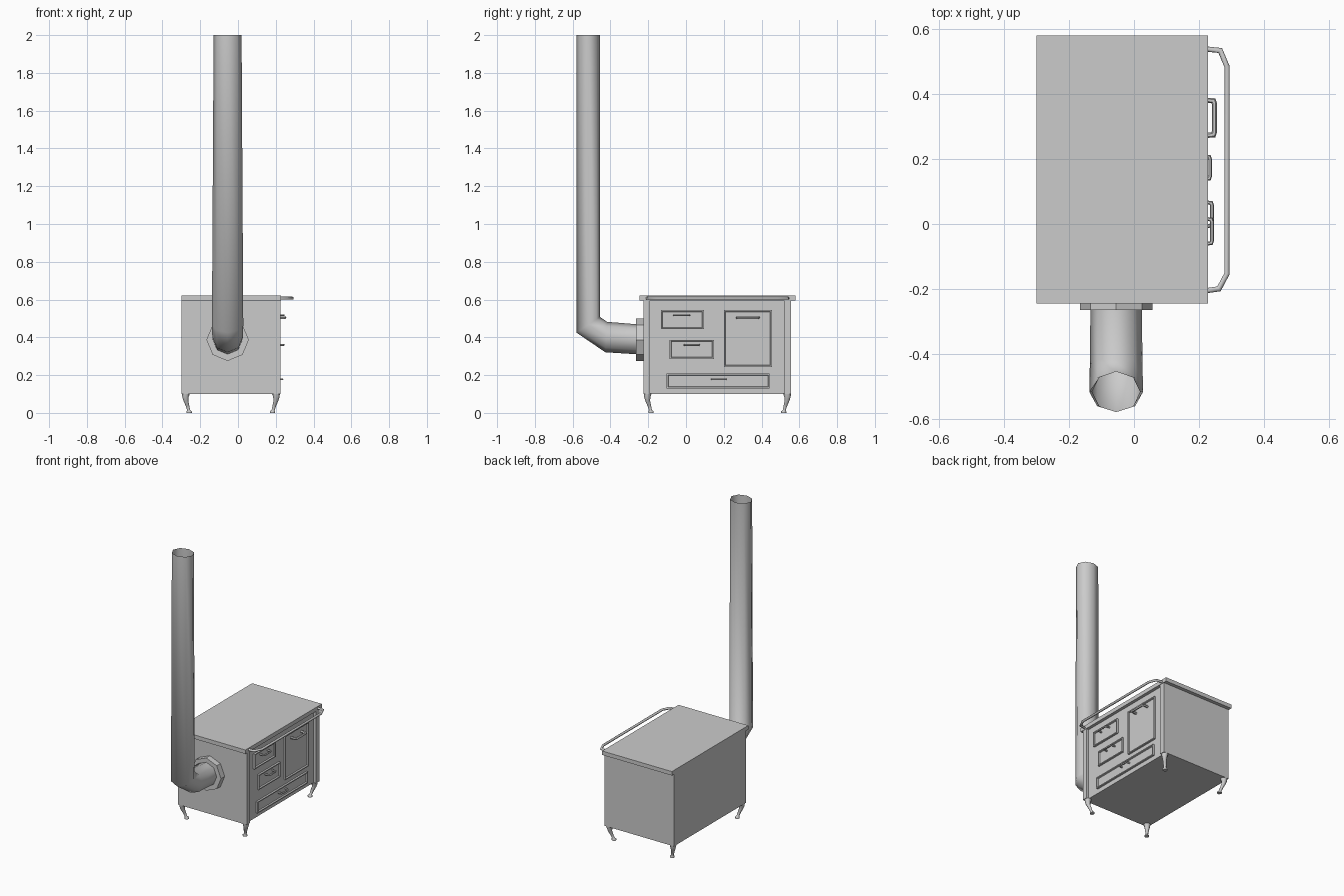
import bpy, bmesh
from math import cos, sin, pi
from mathutils import Vector

if "Cube" in bpy.data.objects:
    bpy.data.objects.remove(bpy.data.objects["Cube"])


def finish(name, bm, smooth=None):
    bmesh.ops.recalc_face_normals(bm, faces=bm.faces)
    me = bpy.data.meshes.new(name)
    bm.to_mesh(me)
    bm.free()
    ob = bpy.data.objects.new(name, me)
    bpy.context.collection.objects.link(ob)
    if smooth:
        bpy.ops.object.select_all(action='DESELECT')
        ob.select_set(True)
        bpy.context.view_layer.objects.active = ob
        bpy.ops.object.shade_smooth_by_angle(angle=smooth)
    return ob


def cube(bm, x, y, z):
    geo = bmesh.ops.create_cube(bm, size=1)
    for v in geo['verts']:
        v.co = Vector((x[v.co.x > 0], y[v.co.y > 0], z[v.co.z > 0]))


def box(name, x, y, z):
    bm = bmesh.new()
    cube(bm, x, y, z)
    return finish(name, bm)


def loft(name, rings, caps=(True, True), smooth=None):
    bm = bmesh.new()
    rows = [[bm.verts.new(p) for p in r] for r in rings]
    n = len(rows[0])
    for a, b in zip(rows, rows[1:]):
        for i in range(n):
            j = (i + 1) % n
            bm.faces.new((a[i], a[j], b[j], b[i]))
    for cap, row in zip(caps, (rows[0], rows[-1])):
        if cap:
            bm.faces.new(row)
    return finish(name, bm, smooth)


def tube(name, path, z, r, sides=8):
    """Mitred tube along a flat path of (x, y) points."""
    pts = [Vector(p) for p in path]
    rings = []
    for i, p in enumerate(pts):
        a = (p - pts[i - 1]).normalized() if i else None
        b = (pts[i + 1] - p).normalized() if i < len(pts) - 1 else None
        a, b = a or b, b or a
        t = (a + b).normalized()
        w = r / max(t.dot(a), 0.5)
        rings.append([(p.x - t.y * w * cos(k), p.y + t.x * w * cos(k), z + r * sin(k))
                      for k in (2 * pi * s / sides for s in range(sides))])
    return loft(name, rings, smooth=0.9)


# Cabinet, corner posts and cooking top
PANEL = 0.207
box("cabinet", (-0.298, PANEL), (-0.225, 0.557), (0.10, 0.594))
box("front_post_left", (PANEL, 0.225), (-0.225, -0.19), (0.10, 0.594))
box("front_post_right", (PANEL, 0.225), (0.52, 0.557), (0.10, 0.594))
box("cooking_top", (-0.30, 0.228), (-0.245, 0.581), (0.594, 0.621))


# Framed doors and drawers, each with a bow handle
def door(name, y, z, hy, hz, reach, r):
    bm = bmesh.new()
    cube(bm, (PANEL - 0.005, PANEL + 0.013), y, z)
    bm.normal_update()
    face = max(bm.faces, key=lambda f: f.calc_center_median().x)
    bmesh.ops.inset_region(bm, faces=[face], thickness=0.010)
    bmesh.ops.inset_region(bm, faces=[face], thickness=0.004, depth=-0.009)
    finish(name, bm)
    x0, x1 = PANEL, reach - r
    tube(name + "_handle", [(x0, hy[0]), (x1 - 0.003, hy[0] + 0.003), (x1, hy[0] + 0.012),
                            (x1, hy[1] - 0.012), (x1 - 0.003, hy[1] - 0.003), (x0, hy[1])], hz, r, 6)


door("firebox_door", (-0.133, 0.095), (0.443, 0.545), (-0.062, 0.017), 0.517, 0.247, 0.006)
door("ash_door", (-0.087, 0.147), (0.285, 0.387), (-0.008, 0.068), 0.360, 0.247, 0.006)
door("oven_door", (0.200, 0.455), (0.243, 0.545), (0.272, 0.383), 0.504, 0.256, 0.008)
door("bottom_drawer", (-0.102, 0.443), (0.130, 0.208), (0.137, 0.210), 0.178, 0.241, 0.006)

# Towel rail
tube("rail", [(0.22, 0.540), (0.266, 0.535), (0.287, 0.485), (0.287, -0.153),
              (0.262, -0.200), (0.22, -0.206)], 0.607, 0.008)

# Curved legs: (height, distance in from the corner, half width)
LEG = [(0.102, 0.022, 0.021), (0.085, 0.020, 0.017), (0.065, 0.022, 0.013),
       (0.040, 0.030, 0.010), (0.015, 0.037, 0.008), (0.008, 0.040, 0.014), (0.0, 0.040, 0.014)]
for sx, xn in ((-1, "back"), (1, "front")):
    for sy, yn in ((-1, "left"), (1, "right")):
        cx, cy = (-0.298 if sx < 0 else 0.223), (-0.225 if sy < 0 else 0.557)
        loft(f"{xn}_{yn}_leg",
             [[(cx - sx * d + 1.08 * w * cos(a), cy - sy * d + 1.08 * w * sin(a), h)
               for a in ((k + 0.5) * pi / 4 for k in range(8))] for h, d, w in LEG], smooth=0.9)

# Flue pipe: each ring given by its inner and outer point in the y-z plane and its half width
FLUE = [((-0.22, 0.466), (-0.22, 0.308), 0.079), ((-0.418, 0.482), (-0.427, 0.321), 0.081),
        ((-0.455, 0.508), (-0.580, 0.425), 0.083), ((-0.455, 2.0), (-0.580, 2.0), 0.074)]
rings = []
for inner, outer, hw in FLUE:
    a, b = Vector(inner), Vector(outer)
    m, h = (a + b) / 2, (a - b) / 2
    rings.append([(-0.055 + hw * sin(t), m.x + h.x * cos(t), m.y + h.y * cos(t))
                  for t in (k * pi / 4 for k in range(8))])
loft("flue_pipe", rings, caps=(True, False), smooth=1.0)

# Octagonal flue collar
loft("flue_collar", [[(-0.055 + 0.112 * cos(k * pi / 4), y, 0.387 + 0.112 * sin(k * pi / 4))
                      for k in range(8)] for y in (-0.22, -0.265)])
